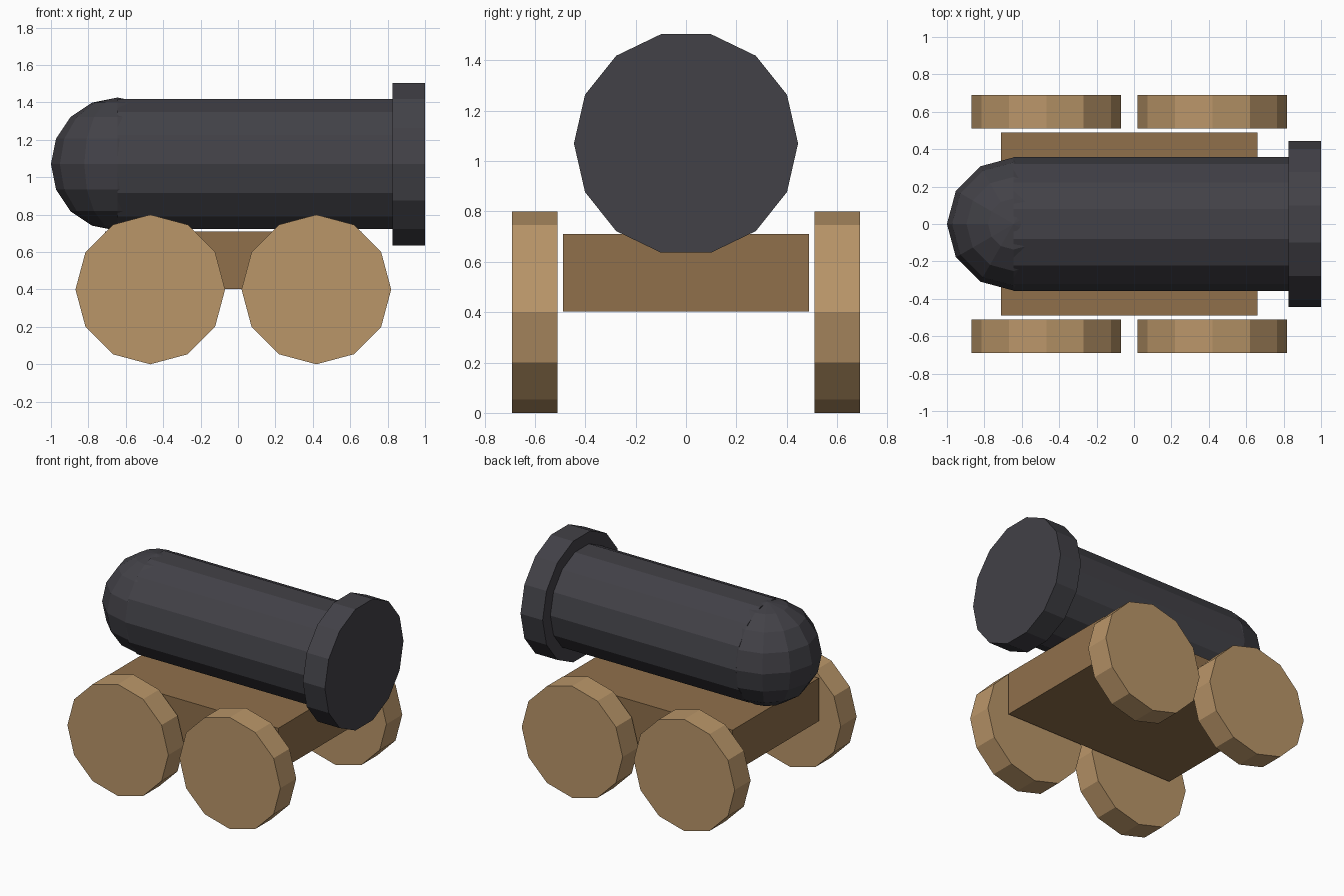
import bpy, bmesh, math
from mathutils import Matrix

if "Cube" in bpy.data.objects:
    bpy.data.objects.remove(bpy.data.objects["Cube"])


def material(name, rgb):
    m = bpy.data.materials.new(name)
    lin = [((c / 255 + 0.055) / 1.055) ** 2.4 for c in rgb]
    m.diffuse_color = (*lin, 1)
    m.use_nodes = True
    m.node_tree.nodes["Principled BSDF"].inputs["Base Color"].default_value = m.diffuse_color
    return m


IRON = material("dark iron", (66, 65, 71))
BED = material("dark wood", (144, 112, 75))
WHEEL = material("light wood", (186, 150, 105))


def finish(name, bm, mat):
    bmesh.ops.recalc_face_normals(bm, faces=bm.faces)
    me = bpy.data.meshes.new(name)
    bm.to_mesh(me)
    bm.free()
    me.materials.append(mat)
    ob = bpy.data.objects.new(name, me)
    bpy.context.collection.objects.link(ob)
    return ob


def cylinder(name, centre, radius, depth, sides, axis, mat):
    bm = bmesh.new()
    bmesh.ops.create_cone(bm, cap_ends=True, segments=sides, radius1=radius,
                          radius2=radius, depth=depth,
                          matrix=Matrix.Rotation(math.pi / 2, 4, axis))
    finish(name, bm, mat).location = centre


AXIS_Z = 1.07

# Barrel and muzzle ring, lying along x
cylinder("barrel", (0.09, 0, AXIS_Z), 0.357, 1.47, 14, 'Y', IRON)
cylinder("muzzle_ring", (0.9125, 0, AXIS_Z), 0.445, 0.175, 14, 'Y', IRON)

# Rounded breech
bm = bmesh.new()
bmesh.ops.create_uvsphere(bm, u_segments=12, v_segments=8, radius=0.356)
finish("breech", bm, IRON).location = (-0.644, 0, AXIS_Z)

# Carriage bed
bm = bmesh.new()
bmesh.ops.create_cube(bm, size=1, matrix=Matrix.Diagonal((1.372, 0.976, 0.308, 1)))
finish("carriage_bed", bm, BED).location = (-0.025, 0, 0.556)

# Four wheels
for end, x in (("rear", -0.469), ("front", 0.419)):
    for side, y in (("right", -0.6), ("left", 0.6)):
        cylinder(f"{end}_{side}_wheel", (x, y, 0.4), 0.4, 0.18, 12, 'X', WHEEL)
